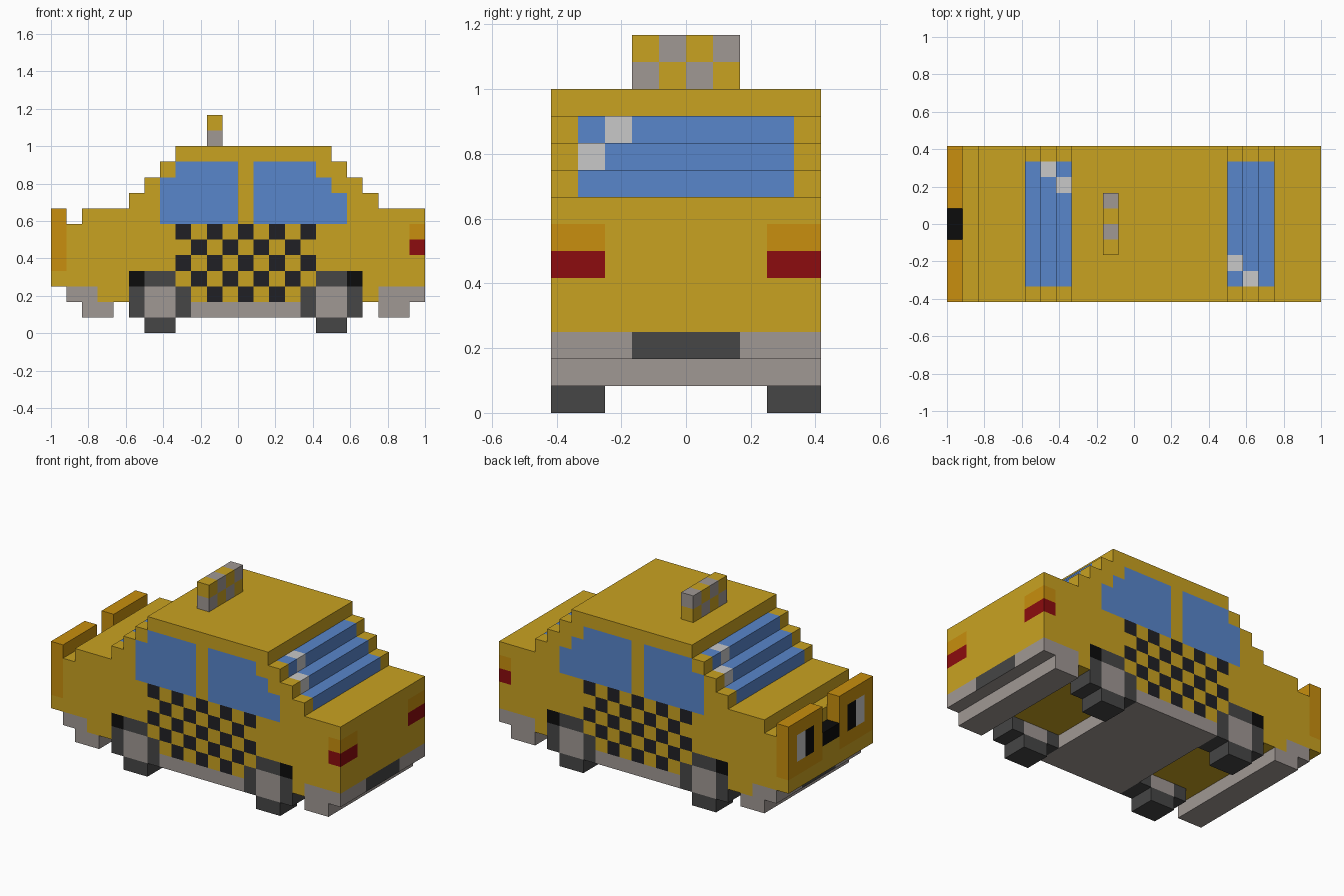
import bpy, bmesh
from mathutils import Vector

if "Cube" in bpy.data.objects:
    bpy.data.objects.remove(bpy.data.objects["Cube"])

U = 1 / 12  # size of one block


def linear(c):
    c /= 255
    return c / 12.92 if c <= 0.04045 else ((c + 0.055) / 1.055) ** 2.4


COLOURS = {
    "taxi_yellow": (201, 162, 33), "lamp_orange": (200, 143, 14),
    "glass_blue": (88, 134, 203), "glint_white": (200, 200, 200),
    "check_black": (32, 32, 37), "tyre_grey": (70, 70, 70),
    "metal_grey": (160, 152, 148), "tail_red": (140, 12, 14),
    "deep_black": (12, 12, 12),
}
MATS = {}
for n, rgb in COLOURS.items():
    MATS[n] = bpy.data.materials.new(n)
    MATS[n].diffuse_color = (*[linear(c) for c in rgb], 1)
SLOT = {n: i for i, n in enumerate(COLOURS)}


def cells(boxes):
    """Unit blocks filling boxes given as (x0, x1, y0, y1, z0, z1)."""
    return {(x, y, z) for a, b, c, d, e, f in boxes
            for x in range(a, b) for y in range(c, d) for z in range(e, f)}


def build(name, boxes, paint, cut=()):
    """Skin the blocks; paint(x, y, z, axis, sign) names each face's colour."""
    solid = cells(boxes) - cells(cut)
    bm = bmesh.new()
    verts = {}

    def vert(p):
        if p not in verts:
            verts[p] = bm.verts.new(Vector(p) * U)
        return verts[p]

    for c in sorted(solid):
        for axis in range(3):
            for sign in (-1, 1):
                near = list(c)
                near[axis] += sign
                if tuple(near) in solid:
                    continue
                u, v = (axis + 1) % 3, (axis + 2) % 3
                ring = []
                for du, dv in ((0, 0), (1, 0), (1, 1), (0, 1)):
                    p = list(c)
                    p[axis] += sign > 0
                    p[u] += du
                    p[v] += dv
                    ring.append(vert(tuple(p)))
                face = bm.faces.new(ring if sign > 0 else ring[::-1])
                face.material_index = SLOT[paint(*c, axis, sign)]
    me = bpy.data.meshes.new(name)
    for m in MATS.values():
        me.materials.append(m)
    bm.to_mesh(me)
    bm.free()
    ob = bpy.data.objects.new(name, me)
    bpy.context.collection.objects.link(ob)
    return ob


def plain(colour):
    return lambda *a: colour


# Wheels: cross-shaped tyre with a square hub
def wheel_boxes(cx, y0):
    y1 = y0 + 2
    return [(cx - 2, cx + 2, y0, y1, 1, 3), (cx - 1, cx + 1, y0, y1, 0, 4)]


wheel_cut = []
for end, cx in (("front", -5), ("rear", 6)):
    for side, y0 in (("right", -5), ("left", 3)):
        def paint_wheel(x, y, z, axis, sign, cx=cx):
            hub = axis == 1 and cx - 1 <= x < cx + 1 and 1 <= z < 3
            return "metal_grey" if hub else "tyre_grey"
        boxes = wheel_boxes(cx, y0)
        build(f"{end}_{side}_wheel", boxes, paint_wheel)
        wheel_cut += boxes

# Headlamp housings with a two-tone lens
lamp_cut = []
for side, y0 in (("right", -5), ("left", 1)):
    def paint_lamp(x, y, z, axis, sign):
        if axis == 0 and sign < 0 and 5 <= z < 7:
            if y in (2, -3):
                return "deep_black"
            if y in (3, -4):
                return "glint_white"
        return "lamp_orange"
    box = (-12, -11, y0, y0 + 4, 4, 8)
    build(f"{side}_headlamp", [box], paint_lamp)
    lamp_cut.append(box)

build("grille_badge_block", [(-12, -11, -1, 1, 5, 6)], plain("deep_black"))


# Body: stepped car outline, painted by position
def in_side_window(x, z):
    if z < 7 or z > 10:
        return False
    if -5 <= x < 0:
        return z < (10 if x == -5 else 11)
    if 1 <= x < 7:
        return z < (9 if x == 6 else 10 if x == 5 else 11)
    return False


GLINTS = {(-5, 2, 10), (-6, 3, 9), (6, -3, 10), (7, -4, 9)}


def paint_body(x, y, z, axis, sign):
    if axis == 1:  # doors
        if in_side_window(x, z):
            return "glass_blue"
        if -4 <= x < 5 and 2 <= z < 7 and (x + z) % 2 == 0:
            return "check_black"
        if z == 3 and x in (-7, 7):
            return "deep_black"
    elif 8 <= z < 11 and -4 <= y < 4 and (-7 <= x < -4 or 6 <= x < 9):
        return "glint_white" if (x, y, z) in GLINTS else "glass_blue"
    if x == 11 and (y < -3 or y >= 3) and axis != 2:  # tail lamps
        if z == 5:
            return "tail_red"
        if z == 6:
            return "lamp_orange"
    return "taxi_yellow"


outline = [(-9, 9, 2, 3), (-12, -11, 3, 5), (-11, 12, 3, 7), (-10, 12, 7, 8),
           (-7, 9, 8, 9), (-6, 8, 9, 10), (-5, 7, 10, 11), (-4, 6, 11, 12)]
build("body", [(a, b, -5, 5, c, d) for a, b, c, d in outline],
      paint_body, wheel_cut + lamp_cut)


# Bumpers with a dark number-plate panel
def paint_bumper(x, y, z, axis, sign):
    panel = axis == 0 and z == 2 and -2 <= y < 2
    return "tyre_grey" if panel else "metal_grey"


build("front_bumper", [(-11, -9, -5, 5, 2, 3), (-10, -8, -5, 5, 1, 2)], paint_bumper)
build("rear_bumper", [(9, 12, -5, 5, 2, 3), (9, 11, -5, 5, 1, 2)], paint_bumper)

# Floor pan and roof sign
build("floor_pan", [(-3, 4, -5, 5, 1, 2)], plain("metal_grey"))
build("roof_sign", [(-2, -1, -2, 2, 12, 14)],
      lambda x, y, z, axis, sign: "metal_grey" if (y + z) % 2 == 0 else "taxi_yellow")

for m in bpy.data.materials:
    if m.users and not m.is_grease_pencil:
        m.use_nodes = True
        m.node_tree.nodes["Principled BSDF"].inputs["Base Color"].default_value = m.diffuse_color
